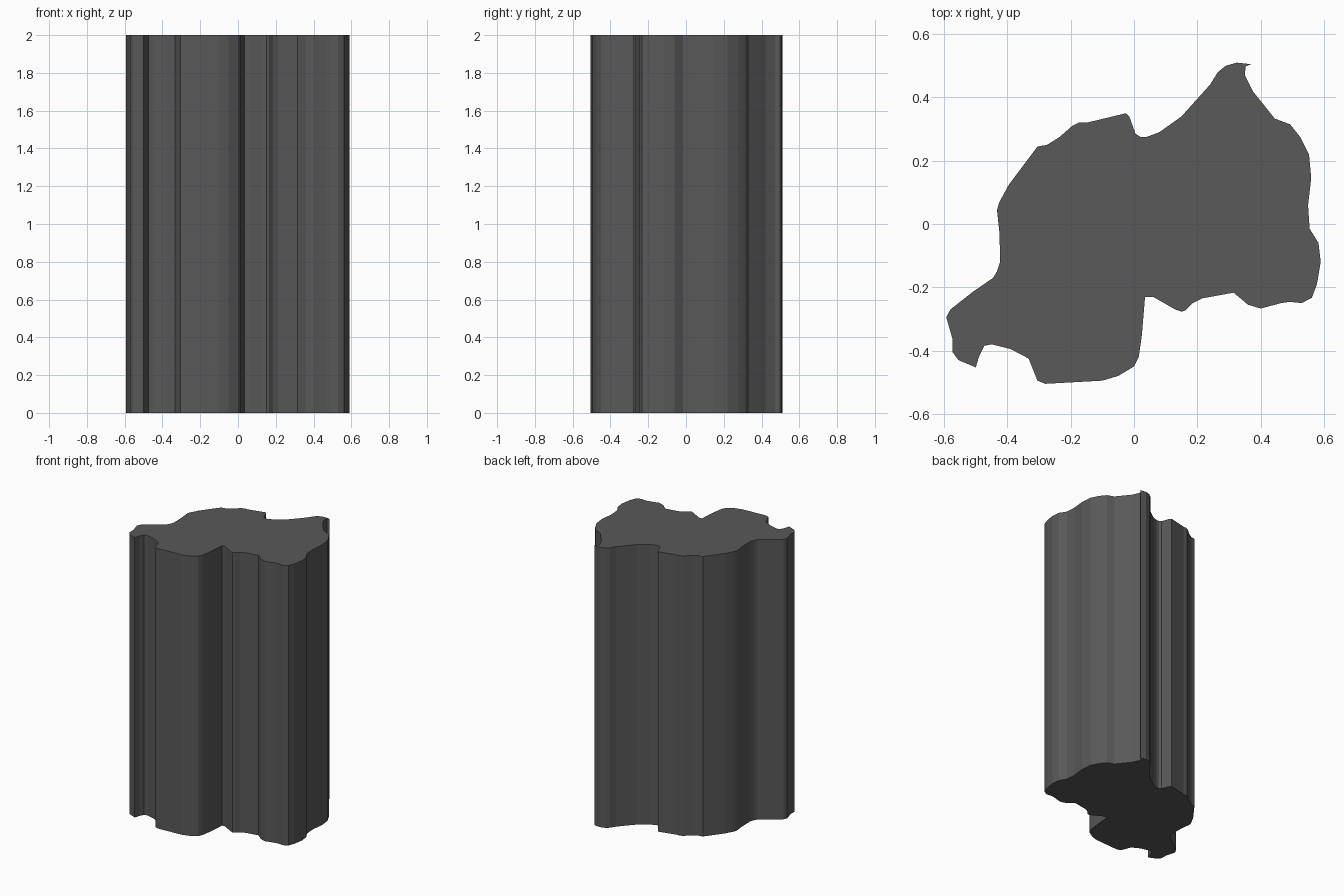
import bpy, bmesh

# Outline of the slab seen from above, counter-clockwise from the hooked tip
OUTLINE = [
    (.37, .505), (.325, .51), (.29, .5), (.265, .48), (.24, .44), (.15, .34),
    (.08, .29), (.04, .275), (.02, .275), (.005, .285), (-.015, .34), (-.025, .35),
    (-.15, .32), (-.175, .32), (-.195, .31), (-.235, .275), (-.275, .25),
    (-.305, .245), (-.395, .125), (-.425, .07), (-.433, .045), (-.425, -.03),
    (-.423, -.12), (-.433, -.15), (-.445, -.17), (-.51, -.215), (-.58, -.27),
    (-.593, -.295), (-.573, -.365), (-.573, -.405), (-.555, -.43), (-.5, -.453),
    (-.49, -.42), (-.473, -.385), (-.45, -.38), (-.39, -.395), (-.333, -.425),
    (-.305, -.495), (-.28, -.505), (-.1, -.495), (-.05, -.48), (0, -.45),
    (.015, -.42), (.025, -.35), (.035, -.23), (.06, -.23), (.13, -.27),
    (.15, -.277), (.163, -.273), (.185, -.25), (.215, -.235), (.315, -.217),
    (.36, -.255), (.4, -.267), (.465, -.25), (.493, -.246), (.53, -.25),
    (.562, -.233), (.578, -.19), (.59, -.12), (.583, -.06), (.555, -.015),
    (.55, .06), (.56, .145), (.553, .22), (.525, .275), (.493, .315),
    (.445, .333), (.375, .42), (.35, .47), (.353, .498),
]
HEIGHT = 2.0

# Extrude the outline straight up into a closed prism
bm = bmesh.new()
base = bm.faces.new([bm.verts.new((x, y, 0)) for x, y in OUTLINE])
top = bmesh.ops.extrude_face_region(bm, geom=[base], use_keep_orig=True)["geom"]
bmesh.ops.translate(bm, vec=(0, 0, HEIGHT),
                    verts=[g for g in top if isinstance(g, bmesh.types.BMVert)])
bmesh.ops.recalc_face_normals(bm, faces=bm.faces)
mesh = bpy.data.meshes.new("region_block")
bm.to_mesh(mesh)
bm.free()

block = bpy.data.objects.new("region_block", mesh)
bpy.context.collection.objects.link(block)

# Dark grey finish
mat = bpy.data.materials.new("dark_grey")
mat.diffuse_color = (0.1, 0.1, 0.1, 1)
mesh.materials.append(mat)
